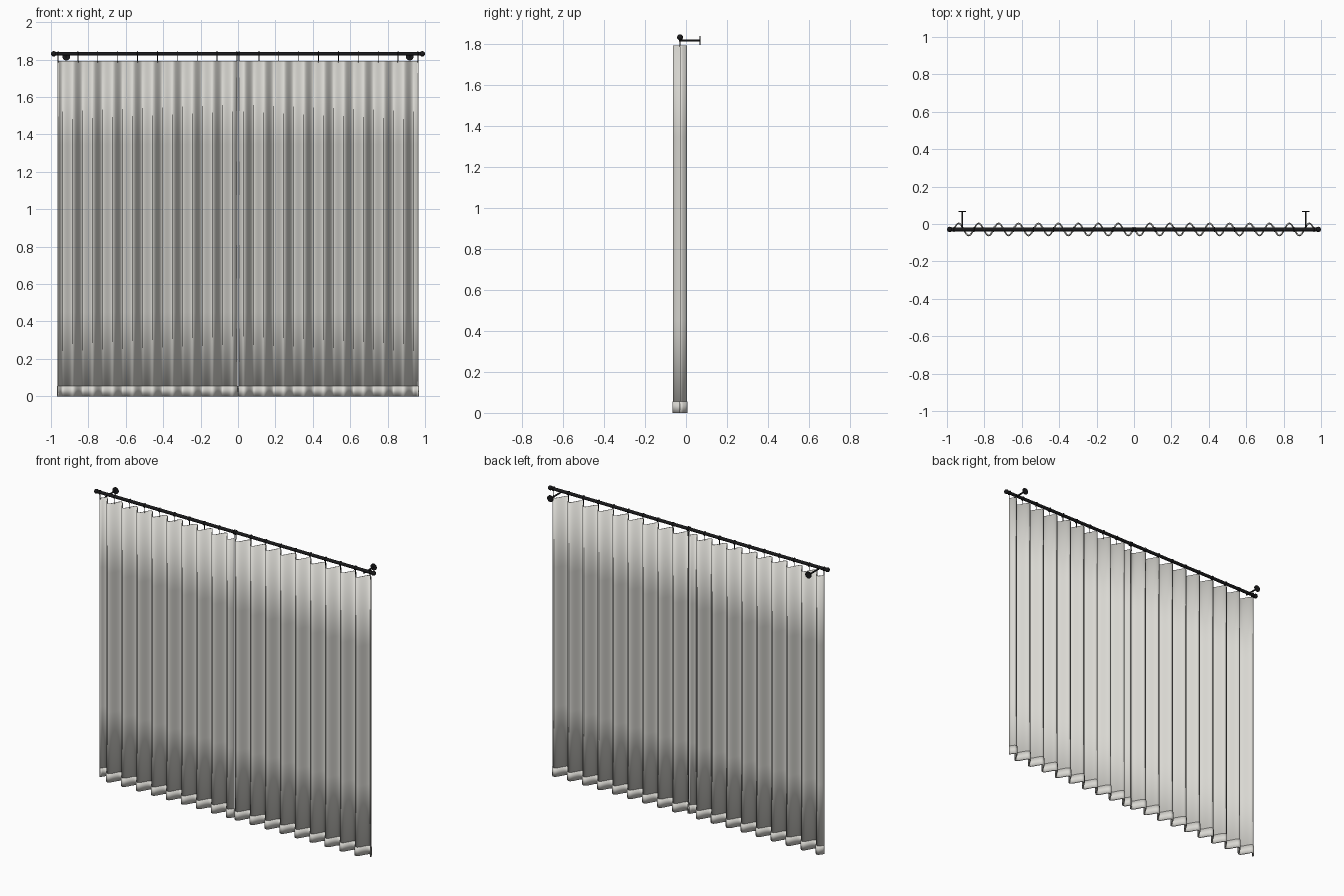
import bpy, bmesh, math
from mathutils import Matrix, Vector

if "Cube" in bpy.data.objects:
    bpy.data.objects.remove(bpy.data.objects["Cube"])

ROD_Y, ROD_Z = -0.029, 1.831
X_IN, X_OUT, PLEATS = 0.004, 0.964, 9
PERIOD = (X_OUT - X_IN) / PLEATS
DEPTH = 0.0325


def material(name, rgb):
    m = bpy.data.materials.new(name)
    m.diffuse_color = (*rgb, 1)
    m.use_nodes = True
    m.node_tree.nodes["Principled BSDF"].inputs["Base Color"].default_value = m.diffuse_color
    return m


fabric = material("pale grey fabric", (0.70, 0.69, 0.65))
metal = material("black metal", (0.010, 0.010, 0.011))


def finish(bm, name, mat):
    bmesh.ops.recalc_face_normals(bm, faces=bm.faces)
    me = bpy.data.meshes.new(name)
    bm.to_mesh(me)
    bm.free()
    me.materials.append(mat)
    ob = bpy.data.objects.new(name, me)
    bpy.context.collection.objects.link(ob)
    bpy.ops.object.select_all(action='DESELECT')
    ob.select_set(True)
    bpy.context.view_layer.objects.active = ob
    bpy.ops.object.shade_smooth_by_angle(angle=math.radians(40))
    return ob


def cylinder(bm, a, b, r, seg=16):
    a, b = Vector(a), Vector(b)
    d = b - a
    rot = d.to_track_quat('Z', 'Y').to_matrix().to_4x4()
    bmesh.ops.create_cone(bm, cap_ends=True, segments=seg, radius1=r, radius2=r,
                          depth=d.length, matrix=Matrix.Translation((a + b) / 2) @ rot)


def ring(bm, x, major, minor, n=20, k=8):
    # torus around the rod axis
    rows = []
    for i in range(n):
        a = 2 * math.pi * i / n
        row = []
        for j in range(k):
            b = 2 * math.pi * j / k
            r = major + minor * math.cos(b)
            row.append(bm.verts.new((x + minor * math.sin(b),
                                     ROD_Y + r * math.cos(a), ROD_Z + r * math.sin(a))))
        rows.append(row)
    for i in range(n):
        p, q = rows[i], rows[(i + 1) % n]
        for j in range(k):
            bm.faces.new((p[j], p[(j + 1) % k], q[(j + 1) % k], q[j]))


def pleated_sheet(name, side, z0, z1, thickness, steps):
    # wavy sheet, folds counted inward from the outer edge
    bm = bmesh.new()
    n = PLEATS * 16
    cols = []
    for i in range(n + 1):
        t = i / n
        x = side * (X_OUT - t * (X_OUT - X_IN))
        y = ROD_Y + DEPTH * math.sin(2 * math.pi * PLEATS * t)
        cols.append([bm.verts.new((x, y, z0 + (z1 - z0) * s / steps)) for s in range(steps + 1)])
    for p, q in zip(cols, cols[1:]):
        for s in range(steps):
            bm.faces.new((p[s], q[s], q[s + 1], p[s + 1]))
    ob = finish(bm, name, fabric)
    mod = ob.modifiers.new("thickness", 'SOLIDIFY')
    mod.thickness = thickness
    mod.offset = 0


# curtain panels with thicker bottom hems
for side, label in ((-1, "left"), (1, "right")):
    pleated_sheet(label + "_curtain", side, 0.003, 1.792, 0.003, 4)
    pleated_sheet(label + "_hem", side, 0.0, 0.055, 0.009, 1)

# rod
bm = bmesh.new()
cylinder(bm, (-0.985, ROD_Y, ROD_Z), (0.985, ROD_Y, ROD_Z), 0.010, 24)
finish(bm, "curtain_rod", metal)

for side, label in ((-1, "left"), (1, "right")):
    # ball finial
    bm = bmesh.new()
    bmesh.ops.create_uvsphere(bm, u_segments=20, v_segments=12, radius=0.0145,
                              matrix=Matrix.Translation((side * 0.9855, ROD_Y, ROD_Z)))
    finish(bm, label + "_finial", metal)

    # wall bracket: arm and round plate
    bm = bmesh.new()
    x, z = side * 0.918, 1.816
    cylinder(bm, (x, ROD_Y - 0.004, z), (x, 0.066, z), 0.005)
    cylinder(bm, (x, 0.065, z), (x, 0.070, z), 0.021, 24)
    finish(bm, label + "_bracket", metal)

    # rings with hanging clips
    bm = bmesh.new()
    for i in range(PLEATS + 1):
        x = side * (X_OUT - 0.002 - i * (X_OUT - X_IN - 0.004) / PLEATS)
        ring(bm, x, 0.0125, 0.002)
        cylinder(bm, (x, ROD_Y, ROD_Z - 0.012), (x, ROD_Y, 1.785), 0.002, 8)
    finish(bm, label + "_rings", metal)
